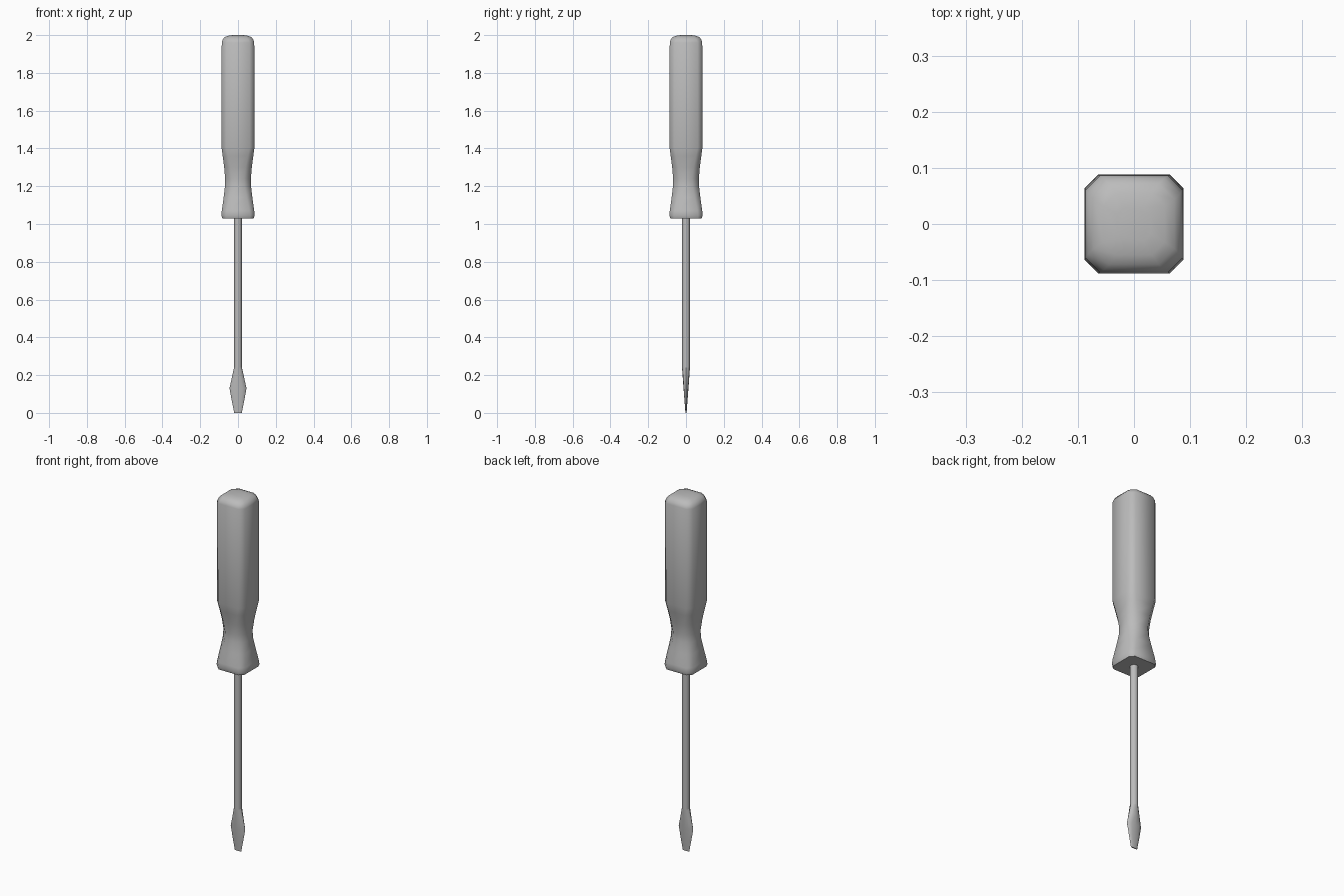
import bpy, bmesh, math

cube = bpy.data.objects.get("Cube")
if cube:
    bpy.data.objects.remove(cube, do_unlink=True)

grey = bpy.data.materials.new("plain grey")
grey.use_nodes = True
colour = (0.5, 0.5, 0.5, 1)
grey.diffuse_color = colour
grey.node_tree.nodes["Principled BSDF"].inputs["Base Color"].default_value = colour


def loft(name, rings, angle):
    """Skin a stack of closed rings with equal point counts and cap both ends."""
    bm = bmesh.new()
    loops = [[bm.verts.new(p) for p in ring] for ring in rings]
    n = len(loops[0])
    for low, high in zip(loops, loops[1:]):
        for i in range(n):
            j = (i + 1) % n
            bm.faces.new((low[i], low[j], high[j], high[i]))
    bm.faces.new(loops[0][::-1])
    bm.faces.new(loops[-1])
    bmesh.ops.recalc_face_normals(bm, faces=bm.faces)
    mesh = bpy.data.meshes.new(name)
    bm.to_mesh(mesh)
    bm.free()
    mesh.materials.append(grey)
    obj = bpy.data.objects.new(name, mesh)
    bpy.context.collection.objects.link(obj)
    bpy.ops.object.select_all(action="DESELECT")
    bpy.context.view_layer.objects.active = obj
    obj.select_set(True)
    bpy.ops.object.shade_smooth_by_angle(angle=math.radians(angle))
    return obj


def chamfered_square(half, flat, z):
    """Square with cut corners; flat is half the length of each side."""
    ring = [(half, -flat), (half, flat), (flat, half), (-flat, half),
            (-half, flat), (-half, -flat), (-flat, -half), (flat, -half)]
    return [(x, y, z) for x, y in ring]


def ellipse(rx, ry, z, sides=12):
    return [(rx * math.cos(math.tau * i / sides),
             ry * math.sin(math.tau * i / sides), z) for i in range(sides)]


# Grip: flared collar, pinched neck, long body and domed end
handle_profile = [(0.083, 0.062, 1.03), (0.088, 0.064, 1.045), (0.086, 0.06, 1.07),
                  (0.076, 0.046, 1.14), (0.069, 0.034, 1.2), (0.068, 0.032, 1.24),
                  (0.073, 0.04, 1.3), (0.081, 0.052, 1.36), (0.087, 0.062, 1.405),
                  (0.086, 0.061, 1.96), (0.082, 0.054, 1.975), (0.072, 0.044, 1.988),
                  (0.055, 0.032, 1.996), (0.03, 0.017, 2.0)]
loft("handle", [chamfered_square(*p) for p in handle_profile], 50)

# Round steel rod
loft("shaft", [ellipse(0.021, 0.021, z) for z in (0.24, 1.04)], 40)

# Flared blade that thins to a flat tip
blade_profile = [(0.02, 0.003, 0), (0.034, 0.0085, 0.07), (0.045, 0.013, 0.13),
                 (0.033, 0.017, 0.185), (0.021, 0.021, 0.24)]
loft("blade", [ellipse(*p) for p in blade_profile], 40)
